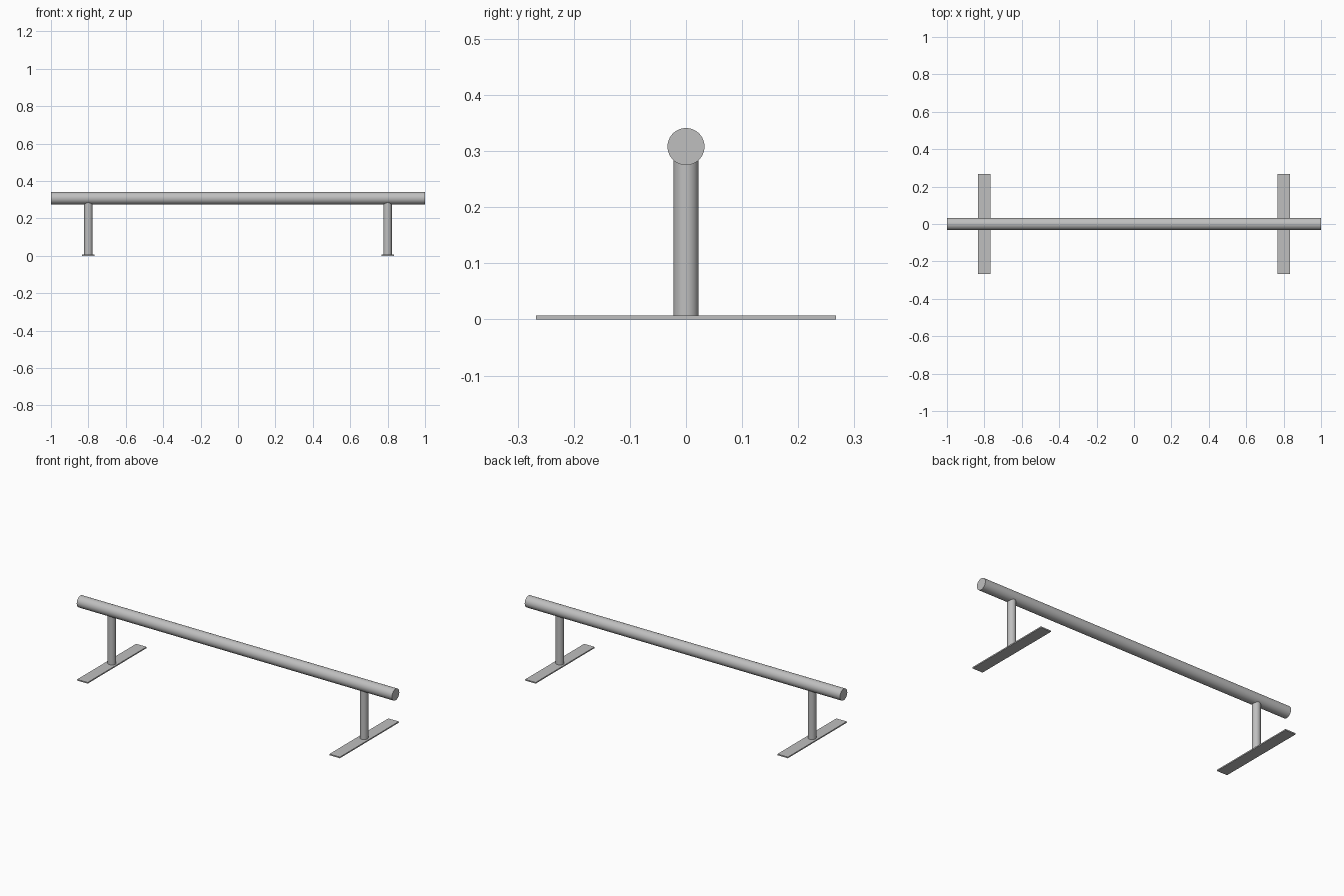
import bpy
from math import pi, radians

cube = bpy.data.objects.get("Cube")
if cube:
    bpy.data.objects.remove(cube, do_unlink=True)

RAIL_R, RAIL_Z = 0.033, 0.308
LEG_R, LEG_X = 0.0225, 0.8
FOOT = (0.066, 0.534, 0.007)

steel = bpy.data.materials.new("grey steel")
steel.use_nodes = True
steel.diffuse_color = (0.52, 0.52, 0.52, 1)
steel.node_tree.nodes["Principled BSDF"].inputs["Base Color"].default_value = steel.diffuse_color


def finish(name):
    obj = bpy.context.object
    obj.name = name
    obj.data.materials.append(steel)
    return obj


def tube(name, radius, length, location, rotation=(0, 0, 0)):
    bpy.ops.mesh.primitive_cylinder_add(vertices=48, radius=radius, depth=length,
                                        location=location, rotation=rotation)
    bpy.ops.object.shade_smooth_by_angle(angle=radians(30))
    return finish(name)


# Long horizontal rail
tube("rail", RAIL_R, 2, (0, 0, RAIL_Z), (0, pi / 2, 0))

# A post and a flat foot plate near each end
for side, sign in (("left", 1), ("right", -1)):
    x = sign * LEG_X
    height = RAIL_Z - FOOT[2]
    tube(side + "_post", LEG_R, height, (x, 0, FOOT[2] + height / 2))
    bpy.ops.mesh.primitive_cube_add(size=1, location=(x, 0, FOOT[2] / 2))
    bpy.context.object.scale = FOOT
    bpy.ops.object.transform_apply(location=False, rotation=False, scale=True)
    finish(side + "_foot")
